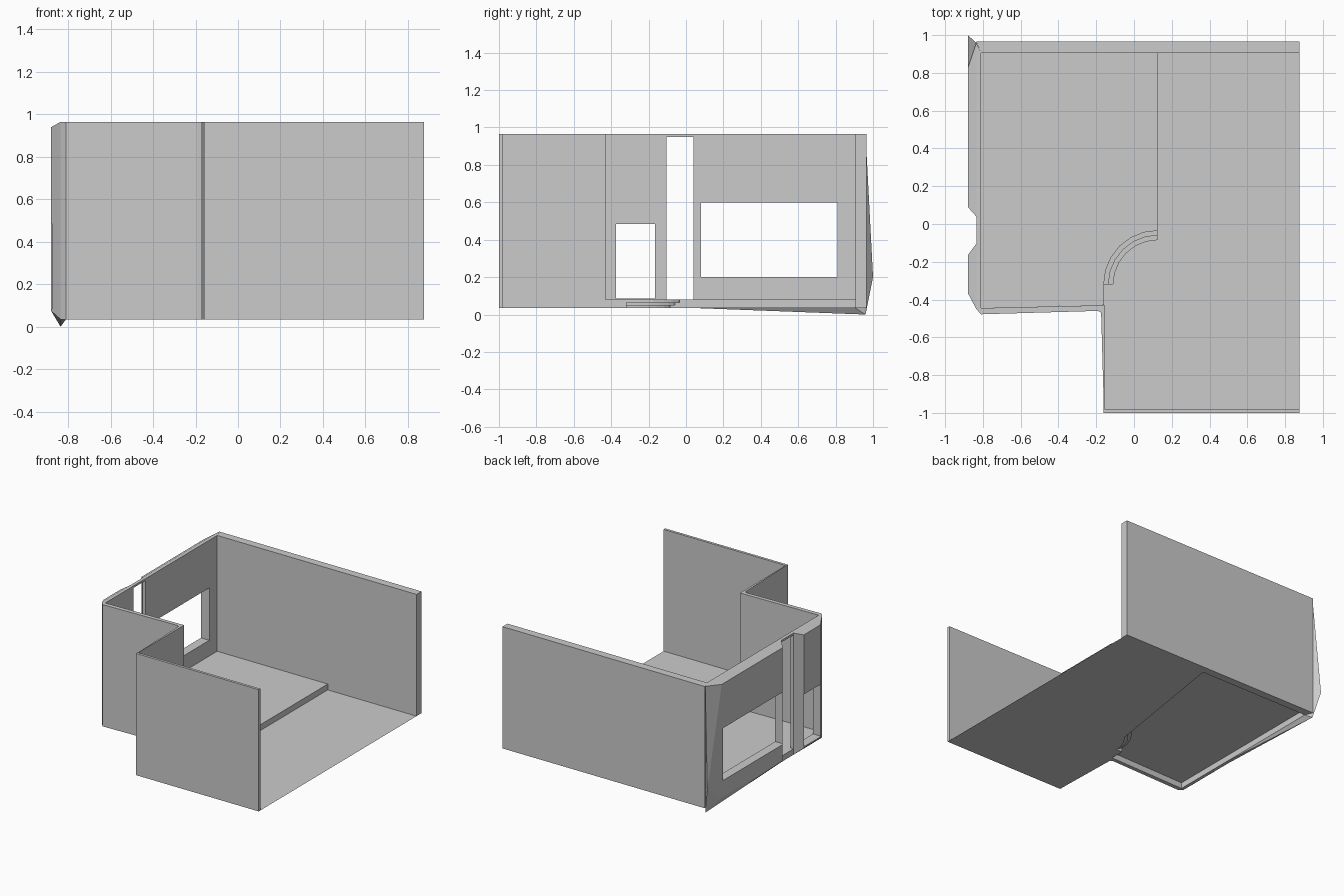
import bpy, bmesh, math

if "Cube" in bpy.data.objects:
    bpy.data.objects.remove(bpy.data.objects["Cube"])

BOTTOM, TOP, DECK = 0.035, 0.965, 0.08


def finish(name, bm, recalc=True):
    if recalc:
        bmesh.ops.recalc_face_normals(bm, faces=bm.faces)
    mesh = bpy.data.meshes.new(name)
    bm.to_mesh(mesh)
    bm.free()
    obj = bpy.data.objects.new(name, mesh)
    bpy.context.collection.objects.link(obj)
    return obj


def prism(name, outline, z0=BOTTOM, z1=TOP):
    bm = bmesh.new()
    face = bm.faces.new([bm.verts.new((x, y, z0)) for x, y in outline])
    ext = bmesh.ops.extrude_face_region(bm, geom=[face], use_keep_orig=True)
    for v in ext["geom"]:
        if isinstance(v, bmesh.types.BMVert):
            v.co.z = z1
    return finish(name, bm)


def box(name, x, y, z):
    return prism(name, [(x[0], y[0]), (x[1], y[0]), (x[1], y[1]), (x[0], y[1])], *z)


def sheet(name, outline, z):
    bm = bmesh.new()
    bm.faces.new([bm.verts.new((x, y, z)) for x, y in outline])
    bmesh.ops.triangulate(bm, faces=bm.faces[:])
    for f in bm.faces:
        f.normal_update()
        if f.normal.z < 0:
            f.normal_flip()
    return finish(name, bm, False)


def hull(name, points):
    bm = bmesh.new()
    for p in points:
        bm.verts.new(p)
    res = bmesh.ops.convex_hull(bm, input=bm.verts[:])
    loose = [v for v in bm.verts if not v.link_faces]
    bmesh.ops.delete(bm, geom=loose, context="VERTS")
    bmesh.ops.dissolve_limit(bm, angle_limit=0.01, verts=bm.verts[:], edges=bm.edges[:])
    return finish(name, bm)


def rect(x, y, z):
    return [(x, a, b) for a in y for b in z]


def cut(obj, y, z):
    cutter = box("cutter", (-1.2, -0.5), y, z)
    cutter.hide_render = True
    mod = obj.modifiers.new("opening", "BOOLEAN")
    mod.operation, mod.solver, mod.object = "DIFFERENCE", "EXACT", cutter
    bpy.context.view_layer.objects.active = obj
    bpy.ops.object.modifier_apply(modifier=mod.name)
    bpy.data.objects.remove(cutter)


# Back wall
prism("back_wall", [(-0.81, 0.905), (0.875, 0.905), (0.875, 0.965), (-0.835, 0.965)])

# Stepped front wall, following the notch in the plan
prism("front_wall", [(-0.81, -0.445), (-0.835, -0.45), (-0.81, -0.478), (-0.19, -0.46),
                     (-0.174, -0.47), (-0.161, -0.93), (-0.161, -1), (0.875, -1),
                     (0.875, -0.98), (-0.155, -0.98), (-0.155, -0.43)])

# Left wall: bulging window bay with its flared corner
bay = hull("window_bay",
           rect(-0.81, (0.04, 0.905), (BOTTOM, TOP))
           + rect(-0.835, (0.04, 0.96), (BOTTOM, TOP))
           + rect(-0.88, (0.09, 0.825), (0.075, 0.94))
           + [(-0.88, 1.0, 0.2), (-0.835, 0.96, 0.0)])
cut(bay, (0.08, 0.81), (0.2, 0.6))

# Left wall: door bay
bay = hull("door_bay",
           rect(-0.81, (-0.445, -0.105), (BOTTOM, TOP))
           + rect(-0.835, (-0.45, -0.105), (BOTTOM, TOP))
           + rect(-0.88, (-0.365, -0.165), (0.075, 0.94)))
cut(bay, (-0.375, -0.165), (0.085, 0.485))

# Tall slot between the bays: sill and header
box("slot_sill", (-0.835, -0.81), (-0.105, 0.04), (BOTTOM, DECK))
box("slot_header", (-0.835, -0.81), (-0.105, 0.04), (0.95, TOP))

# Curved steps: quarter arc around the inner corner of the raised floor
CX, CY, SEG = 0.125, -0.32, 6


def arc(r):
    angles = [math.pi / 2 * (1 + i / SEG) for i in range(SEG + 1)]
    return [(CX + r * math.cos(a), CY + r * math.sin(a)) for a in angles]


R = (0.285, 0.26, 0.235)
profile = [(R[0], DECK), (R[0], 0.065), (R[1], 0.065), (R[1], 0.05), (R[2], 0.05), (R[2], BOTTOM)]
bm = bmesh.new()
rows = [[bm.verts.new((x, y, z)) for x, y in arc(r)] for r, z in profile]
for a, b in zip(rows, rows[1:]):
    for i in range(SEG):
        bm.faces.new((a[i], a[i + 1], b[i + 1], b[i]))
for end in (0, SEG):
    corner = arc(R[0])[end]
    bm.faces.new([row[end] for row in rows[1:]] + [bm.verts.new((*corner, BOTTOM))])
finish("curved_steps", bm)

# Raised floor with its straight risers
sheet("raised_floor", [(-0.81, -0.445), (-0.81, 0.905), (CX, 0.905)] + arc(R[0])
      + [(-0.16, -0.43)], DECK)
bm = bmesh.new()
for p, q in (((CX, CY + R[0]), (CX, 0.905)), ((CX - R[0], -0.43), (CX - R[0], CY))):
    bm.faces.new([bm.verts.new(v) for v in ((*p, BOTTOM), (*q, BOTTOM), (*q, DECK), (*p, DECK))])
finish("floor_riser", bm, False)

# Lower floor
sheet("lower_floor", [(0.875, -0.98), (0.875, 0.905), (CX, 0.905)] + arc(R[2])
      + [(-0.16, CY), (-0.16, -0.98)], BOTTOM)
